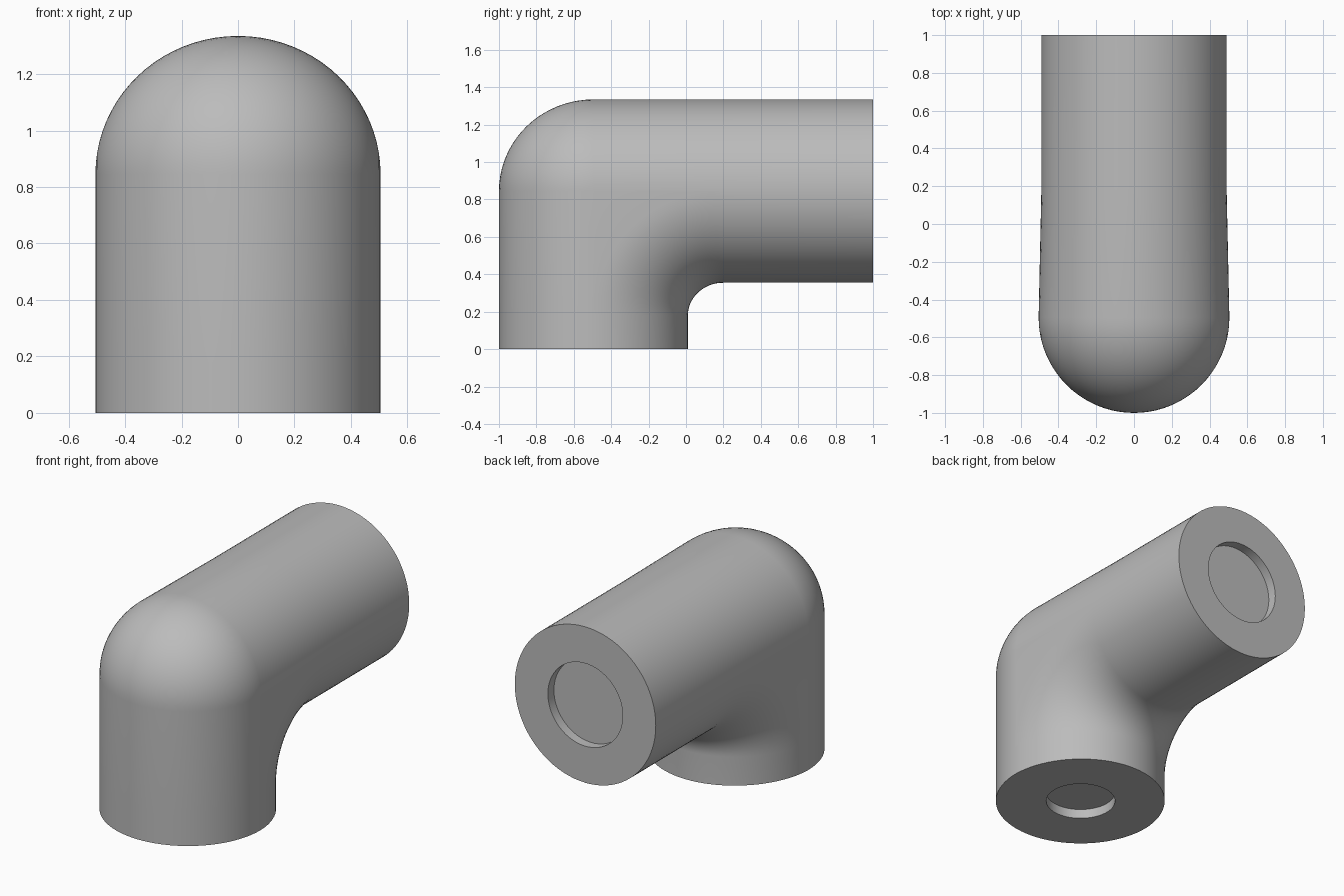
import bpy, bmesh, math

cube = bpy.data.objects.get("Cube")
if cube:
    bpy.data.objects.remove(cube, do_unlink=True)

# Main sizes: axes of the two pipe arms, radii and bend centre
CY, CZ = -0.495, 0.845
R_DOWN, R_BACK = 0.505, 0.49
BEND_Y, BEND_Z = 0.2, 0.18
HALF, ARC = 40, 20

grey = bpy.data.materials.new("plain grey")
grey.use_nodes = True
color = (0.5, 0.5, 0.5, 1)
grey.diffuse_color = color
grey.node_tree.nodes["Principled BSDF"].inputs["Base Color"].default_value = color


def half_width(y):
    """Side radius, narrowing a little from the lower arm to the rear arm."""
    t = min(max((y - CY) / (BEND_Y - CY), 0), 1)
    return R_DOWN + (R_BACK - R_DOWN) * t


def elbow_line(angle, inner):
    """One lengthwise line of the elbow, from the lower recess to the rear one."""
    c, s = math.cos(angle), math.sin(angle)
    dy, dz = R_DOWN * c, R_BACK * c
    line = [(CY + dy, 0), (CY + dy, BEND_Z)]
    for i in range(ARC + 1):
        a = math.pi / 2 * i / ARC
        if inner:   # concave fillet under the bend
            line.append((BEND_Y - (BEND_Y - CY - dy) * math.cos(a),
                         BEND_Z + (CZ - BEND_Z - dz) * math.sin(a)))
        else:       # domed outside corner
            line.append((CY + dy * math.cos(a), CZ - dz * math.sin(a)))
    line += [(BEND_Y, CZ - dz), (1, CZ - dz)]
    points = [(s * half_width(y), y, z) for y, z in line]
    # shallow round recesses in both end caps
    r0, r1, depth = 0.205, 0.26, 0.06
    start = [(s * r0, CY + c * r0, depth), (s * r0, CY + c * r0, 0)]
    end = [(s * r1, 1, CZ - c * r1), (s * r1, 1 - depth, CZ - c * r1)]
    return start + points + end


# Pipe elbow: inner half lines followed by outer half lines
bm = bmesh.new()
columns = []
for inner, first in ((True, -math.pi / 2), (False, math.pi / 2)):
    for i in range(HALF + 1):
        line = elbow_line(first + math.pi * i / HALF, inner)
        columns.append([bm.verts.new(p) for p in line])
for k, col in enumerate(columns):
    nxt = columns[(k + 1) % len(columns)]
    for j in range(len(col) - 1):
        bm.faces.new((col[j], nxt[j], nxt[j + 1], col[j + 1]))
for row in (0, -1):
    bm.faces.new([col[row] for col in columns])
bmesh.ops.remove_doubles(bm, verts=bm.verts, dist=0.0002)
bmesh.ops.dissolve_degenerate(bm, edges=bm.edges, dist=0.0001)
bmesh.ops.recalc_face_normals(bm, faces=bm.faces)

mesh = bpy.data.meshes.new("pipe_elbow")
bm.to_mesh(mesh)
bm.free()
mesh.materials.append(grey)
elbow = bpy.data.objects.new("pipe_elbow", mesh)
bpy.context.collection.objects.link(elbow)
bpy.context.view_layer.objects.active = elbow
elbow.select_set(True)
bpy.ops.object.shade_smooth_by_angle(angle=math.radians(35))
